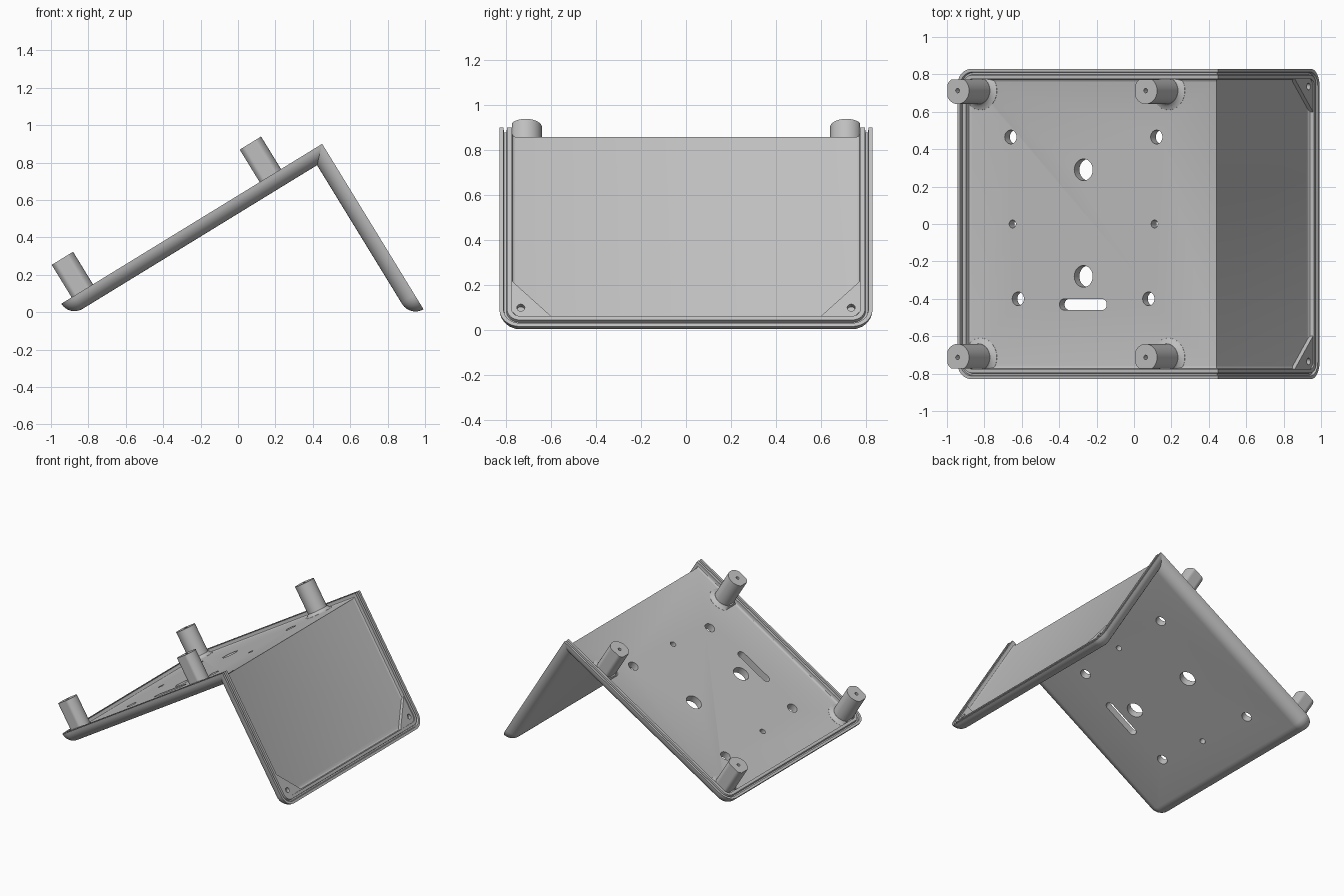
import bpy, bmesh, math
from mathutils import Vector

cube = bpy.data.objects.get("Cube")
if cube:
    bpy.data.objects.remove(cube)

GREY = (0.52, 0.52, 0.52, 1)
mat = bpy.data.materials.new("light_grey")
mat.use_nodes = True
mat.diffuse_color = GREY
mat.node_tree.nodes["Principled BSDF"].inputs["Base Color"].default_value = GREY

ANGLE = math.radians(31.5)
C, S = math.cos(ANGLE), math.sin(ANGLE)
RIDGE = Vector((0.45, 0, 0.90))
HALF, CORNER, THICK = 0.83, 0.09, 0.083


# Panel frames: u runs down from the ridge, v across, w out of the open side
def long_side(u, v, w):
    return RIDGE + Vector((-C * u - S * w, v, -S * u + C * w))


def short_side(u, v, w):
    return RIDGE + Vector((S * u + C * w, v, -C * u + S * w))


def finish(name, bm):
    bmesh.ops.recalc_face_normals(bm, faces=bm.faces)
    mesh = bpy.data.meshes.new(name)
    bm.to_mesh(mesh)
    bm.free()
    obj = bpy.data.objects.new(name, mesh)
    bpy.context.collection.objects.link(obj)
    mesh.materials.append(mat)
    return obj


def activate(obj):
    bpy.ops.object.select_all(action='DESELECT')
    obj.select_set(True)
    bpy.context.view_layer.objects.active = obj


def smooth(obj):
    activate(obj)
    bpy.ops.object.shade_smooth_by_angle(angle=math.radians(30))


def loft(bm, rings, place):
    """Closed solid through rings of (u, v, w) points; returns vertex rings."""
    vr = [[bm.verts.new(place(*p)) for p in ring] for ring in rings]
    n = len(vr[0])
    for a, b in zip(vr, vr[1:]):
        for i in range(n):
            j = (i + 1) % n
            bm.faces.new((a[i], a[j], b[j], b[i]))
    bm.faces.new(vr[0])
    bm.faces.new(vr[-1])


def prism(bm, pts, w0, w1, place):
    loft(bm, [[(u, v, w) for u, v in pts] for w in (w0, w1)], place)


def circle(u, v, r, n=32):
    return [(u + r * math.cos(2 * math.pi * i / n),
             v + r * math.sin(2 * math.pi * i / n)) for i in range(n)]


def slot(u0, u1, v, r, n=12):
    arc = [(math.pi * i / n - math.pi / 2) for i in range(n + 1)]
    return ([(u1 + r * math.cos(a), v + r * math.sin(a)) for a in arc] +
            [(u0 - r * math.cos(a), v - r * math.sin(a)) for a in arc])


def cut(obj, shapes, w0, w1, place):
    bm = bmesh.new()
    for pts in shapes:
        prism(bm, pts, w0, w1, place)
    cutter = finish("cutter", bm)
    cutter.hide_render = True
    mod = obj.modifiers.new("holes", 'BOOLEAN')
    mod.operation, mod.solver, mod.object = 'DIFFERENCE', 'EXACT', cutter
    activate(obj)
    bpy.ops.object.modifier_apply(modifier=mod.name)
    bpy.data.objects.remove(cutter)


# Wall section as (inset, height): rounded back edge, two lips with a groove, floor
quarter = [math.pi / 2 * i / 8 for i in range(9)]
section = [(THICK * (1 - math.sin(a)), -THICK * math.cos(a)) for a in quarter]
section += [(0.018, 0), (0.021, -0.016), (0.031, -0.016), (0.034, 0),
            (0.055, 0), (0.055, -0.014), (0.058, -0.023), (0.064, -0.028), (0.072, -0.03)]


def tray(name, length, place):
    def ring(inset, w):
        r = CORNER - inset
        side = [(length - CORNER + r * math.sin(a), HALF - CORNER + r * math.cos(a), w)
                for a in quarter]
        half = [(-w, HALF - inset, w)] + side      # mitred at the ridge
        return half + [(u, -v, w) for u, v, w in reversed(half)]
    bm = bmesh.new()
    rings = [ring(*p) for p in section]
    vr = [[bm.verts.new(place(*p)) for p in r] for r in rings]
    for a, b in zip(vr, vr[1:]):
        for i in range(len(a) - 1):
            bm.faces.new((a[i], a[i + 1], b[i + 1], b[i]))
    bm.faces.new(vr[0])
    bm.faces.new(vr[-1])
    # mitre face along the ridge
    bm.faces.new([r[0] for r in vr] + [r[-1] for r in reversed(vr)])
    return finish(name, bm)


# Long panel with its drilled holes and slot
panel = tray("long_panel", 1.636, long_side)
holes = [(1.32, 0.465, 0.037), (0.405, 0.465, 0.037), (0.863, 0.29, 0.058),
         (0.863, -0.28, 0.058), (1.308, 0, 0.021), (0.418, 0, 0.021),
         (1.273, -0.40, 0.037), (0.455, -0.40, 0.037)]
shapes = [circle(*h) for h in holes] + [slot(0.747, 0.984, -0.43, 0.03)]
cut(panel, shapes, -0.2, 0.1, long_side)
smooth(panel)

# Short panel
smooth(tray("short_panel", 1.037, short_side))

# Mounting posts: round, flattened beside the walls, with a flared foot
for u0, end in ((1.509, "lower"), (0.33, "upper")):
    for side, hand in ((1, "left"), (-1, "right")):
        v0 = side * 0.713
        bm = bmesh.new()
        pts = [(min(u, u0 + 0.062), side * min(side * v, 0.773))
               for u, v in circle(u0, v0, 0.072, 48)]
        prism(bm, pts, -0.04, 0.204, long_side)
        post = finish(f"{end}_{hand}_post", bm)
        cut(post, [circle(u0, v0, 0.012, 16)], 0.08, 0.3, long_side)
        smooth(post)
        bm = bmesh.new()
        rings = [[(min(u, u0 + 0.075), side * min(side * v, 0.78), w)
                  for u, v in circle(u0, v0, r, 48)]
                 for r, w in ((0.105, -0.034), (0.103, -0.029), (0.085, -0.022), (0.073, -0.008))]
        loft(bm, rings, long_side)
        smooth(finish(f"{end}_{hand}_post_foot", bm))

# Corner gussets with screw holes on the short panel
for side, hand in ((1, "left"), (-1, "right")):
    bm = bmesh.new()
    pts = [(0.79, 0.78), (0.985, 0.595), (0.985, 0.745), (0.95, 0.78)]
    prism(bm, [(u, side * v) for u, v in pts], -0.04, -0.006, short_side)
    gusset = finish(f"{hand}_gusset", bm)
    cut(gusset, [circle(0.935, side * 0.735, 0.018, 20)], -0.035, 0.05, short_side)
